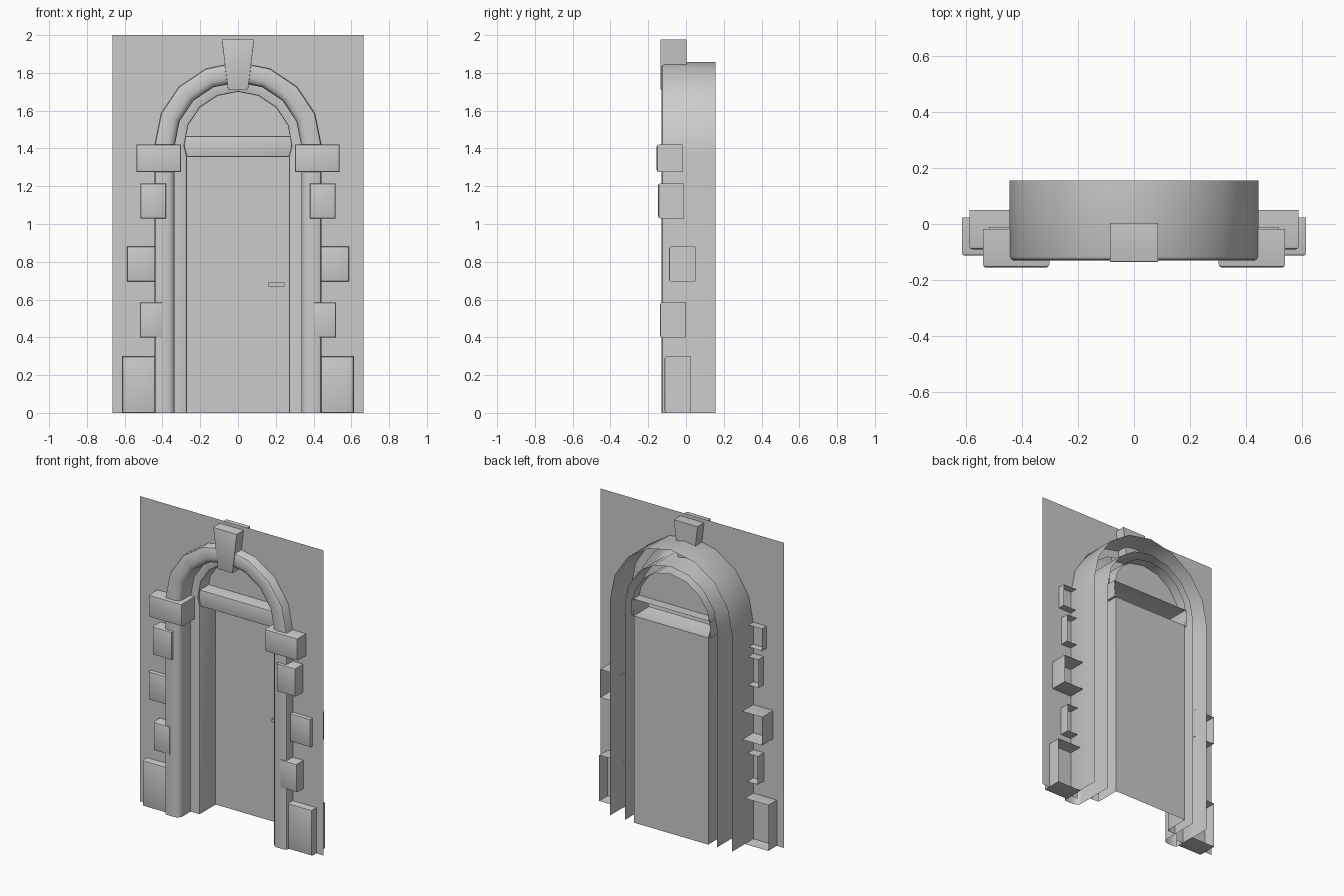
import bpy, bmesh, math

if "Cube" in bpy.data.objects:
    bpy.data.objects.remove(bpy.data.objects["Cube"])

WALL_Y, BACK_Y, SPRING_Z = -0.065, 0.155, 1.415
ARC = [math.pi * i / 8 for i in range(9)]


def finish(name, bm, mirror=False, recalc=True, smooth=True):
    if recalc:
        bmesh.ops.recalc_face_normals(bm, faces=bm.faces)
    me = bpy.data.meshes.new(name)
    bm.to_mesh(me)
    bm.free()
    ob = bpy.data.objects.new(name, me)
    bpy.context.collection.objects.link(ob)
    if smooth:
        bpy.ops.object.select_all(action='DESELECT')
        ob.select_set(True)
        bpy.context.view_layer.objects.active = ob
        bpy.ops.object.shade_smooth_by_angle(angle=math.radians(35))
    if mirror:
        ob.modifiers.new("Mirror", 'MIRROR')
    return ob


def arch_path(r, leg=None):
    """Outline in x,z of a round-headed opening, right foot to left foot."""
    leg = leg or r
    arc = [(r * math.cos(a), SPRING_Z + r * math.sin(a)) for a in ARC]
    return [(leg, 0), (leg, 1.36)] + arc + [(-leg, 1.36), (-leg, 0)]


def sweep(name, profile):
    """Skin a (arch radius, leg x, y) profile along the doorway outline."""
    bm = bmesh.new()
    rows = [[bm.verts.new((x, y, z)) for x, z in arch_path(r, leg)]
            for r, leg, y in profile]
    for a, b in zip(rows, rows[1:]):
        for i in range(len(a) - 1):
            # wound so normals face out of the masonry
            bm.faces.new((a[i], a[i + 1], b[i + 1], b[i]))
    return finish(name, bm, recalc=False)


def sheet(name, pts, y):
    bm = bmesh.new()
    f = bm.faces.new([bm.verts.new((x, y, z)) for x, z in pts])
    f.normal_update()
    if f.normal.y > 0:
        f.normal_flip()
    return finish(name, bm, recalc=False, smooth=False)


def block(name, x, y, z, bevel=0.01, open_back=True, mirror=False, taper=1.0):
    bm = bmesh.new()
    bmesh.ops.create_cube(bm, size=1)
    for v in bm.verts:
        k = taper if v.co.z < 0 else 1
        v.co = (sum(x) / 2 + v.co.x * (x[1] - x[0]) * k,
                sum(y) / 2 + v.co.y * (y[1] - y[0]),
                sum(z) / 2 + v.co.z * (z[1] - z[0]))
    bm.normal_update()
    if bevel:
        front = [e for e in bm.edges if any(v.co.y < y[0] + 1e-4 for v in e.verts)
                 and all(v.co.y < y[0] + 1e-4 for v in e.verts)]
        bmesh.ops.bevel(bm, geom=front, offset=bevel, segments=2,
                        profile=0.5, affect='EDGES')
    if open_back:
        back = [f for f in bm.faces if all(v.co.y > y[1] - 1e-4 for v in f.verts)]
        bmesh.ops.delete(bm, geom=back, context='FACES')
        bm.normal_update()
    return finish(name, bm, mirror, recalc=False)


# wall with arched opening
sheet("wall", [(-0.665, 0), (-0.665, 2), (0.665, 2), (0.665, 0)] + arch_path(0.39), WALL_Y)

# outer arch band with jambs, then the recessed inner one
sweep("outer_arch", [(r, r, y) for r, y in [
    (0.443, BACK_Y), (0.443, -0.115), (0.438, -0.125), (0.428, -0.13), (0.37, -0.13),
    (0.35, -0.123), (0.338, -0.108), (0.335, -0.09), (0.335, BACK_Y)]])
sweep("inner_arch", [(0.335, 0.335, -0.012), (0.295, 0.28, -0.012),
                     (0.287, 0.273, -0.008), (0.285, 0.27, 0.0),
                     (0.285, 0.27, BACK_Y)])

# door leaf, handle, lintel and fanlight pane
sheet("door", [(-0.27, 0), (0.27, 0), (0.27, 1.355), (-0.27, 1.355)], BACK_Y)
block("door_handle", (0.16, 0.245), (0.12, BACK_Y), (0.67, 0.69), bevel=0)
block("lintel", (-0.285, 0.285), (0.0, BACK_Y), (1.355, 1.465))
sheet("fanlight", [(-0.281, 1.465), (0.281, 1.465)] +
      [(0.285 * math.cos(a), SPRING_Z + 0.285 * math.sin(a)) for a in ARC[1:-1]], 0.09)

# keystone
block("keystone", (-0.086, 0.086), (-0.135, 0.003), (1.712, 1.977),
      bevel=0.003, open_back=False, taper=0.62)

# stones on both sides of the doorway
for name, x, y, z in [
    ("capital_stone", (0.302, 0.538), (-0.155, -0.018), (1.275, 1.42)),
    ("upper_stone", (0.38, 0.517), (-0.147, -0.01), (1.03, 1.215)),
    ("middle_stone", (0.44, 0.587), (-0.09, 0.05), (0.695, 0.88)),
    ("lower_stone", (0.40, 0.52), (-0.137, 0.0), (0.40, 0.585)),
    ("base_stone", (0.44, 0.613), (-0.113, 0.023), (0.0, 0.30)),
]:
    block(name, x, y, z, mirror=True)
